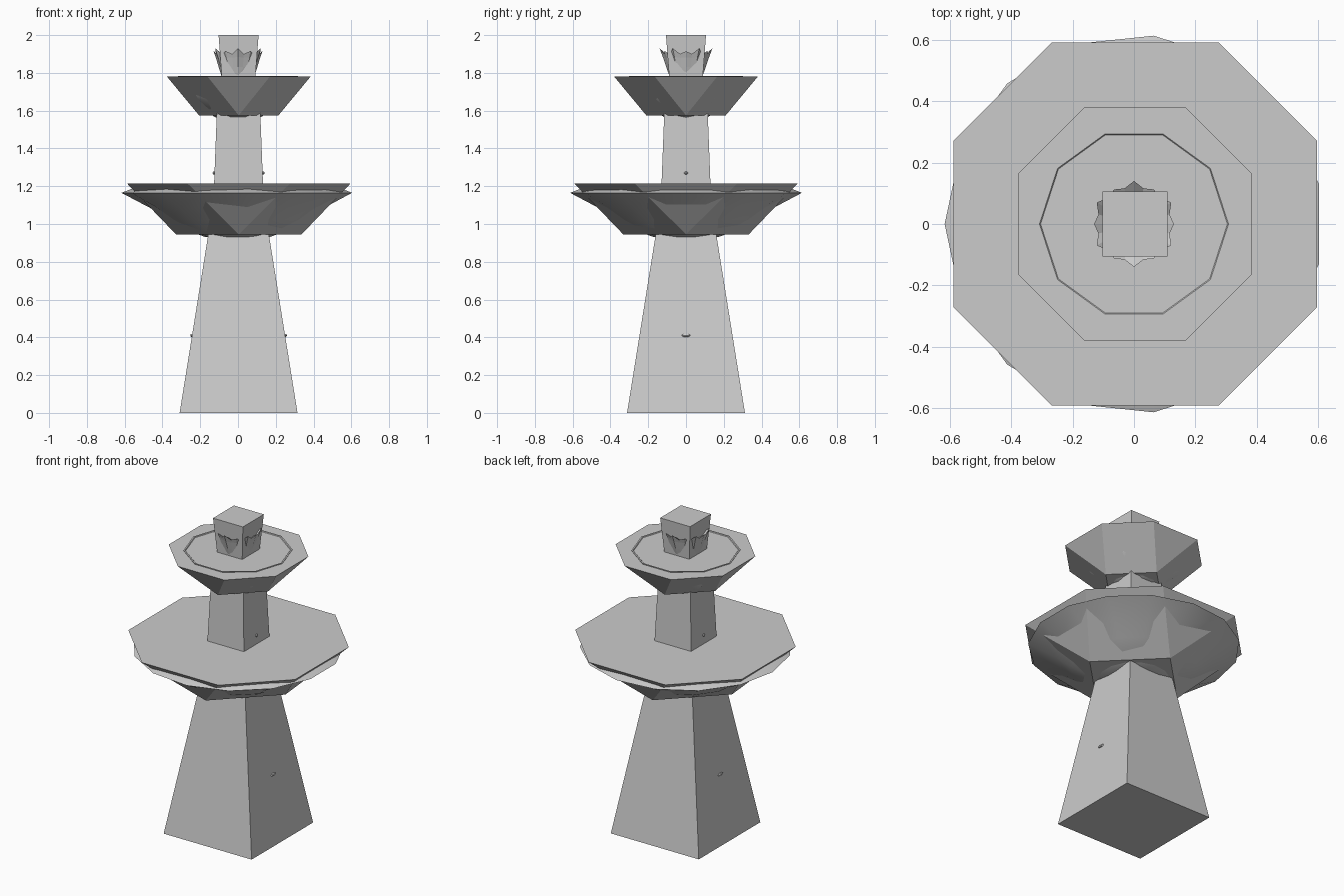
import bpy, bmesh
from math import cos, sin, pi, radians

cube = bpy.data.objects.get("Cube")
if cube:
    bpy.data.objects.remove(cube, do_unlink=True)

stone = bpy.data.materials.new("grey stone")
stone.use_nodes = True
stone.diffuse_color = (0.6, 0.6, 0.6, 1)
bsdf = next(n for n in stone.node_tree.nodes if n.type == 'BSDF_PRINCIPLED')
bsdf.inputs["Base Color"].default_value = stone.diffuse_color


def finish(name, bm, smooth=False):
    bmesh.ops.recalc_face_normals(bm, faces=bm.faces)
    mesh = bpy.data.meshes.new(name)
    bm.to_mesh(mesh)
    bm.free()
    mesh.materials.append(stone)
    obj = bpy.data.objects.new(name, mesh)
    bpy.context.collection.objects.link(obj)
    if smooth:
        bpy.ops.object.select_all(action='DESELECT')
        obj.select_set(True)
        bpy.context.view_layer.objects.active = obj
        bpy.ops.object.shade_smooth_by_angle(angle=radians(40))
    return obj


def loft(name, rings, smooth=False):
    """Skin rings of equal point count and cap both ends."""
    bm = bmesh.new()
    loops = [[bm.verts.new(p) for p in ring] for ring in rings]
    n = len(loops[0])
    for a, b in zip(loops, loops[1:]):
        for i in range(n):
            j = (i + 1) % n
            bm.faces.new((a[i], a[j], b[j], b[i]))
    bm.faces.new(loops[0][::-1])
    bm.faces.new(loops[-1])
    return finish(name, bm, smooth)


def square(half, z, shift=0.003):
    return [(x * half + shift, y * half, z)
            for x, y in ((-1, -1), (1, -1), (1, 1), (-1, 1))]


def circle(sides, r, z):
    return [(r * cos(pi + 2 * pi * i / sides), r * sin(pi + 2 * pi * i / sides), z)
            for i in range(sides)]


def basin(name, bottom, z0, flat, corner, z1, shift=0.004):
    """Octagonal top narrowing to a diamond underneath."""
    bm = bmesh.new()
    top, low = [], []
    for k in range(4):
        c, s = round(cos(k * pi / 2)), round(sin(k * pi / 2))
        low.append(bm.verts.new((c * bottom + shift, s * bottom, z0)))
        for t in (-corner, corner):
            top.append(bm.verts.new((c * flat - s * t + shift, s * flat + c * t, z1)))
    for k in range(4):
        m = (k + 1) % 4
        bm.faces.new((low[k], top[2 * k + 1], top[2 * k]))
        bm.faces.new((low[k], low[m], top[2 * m], top[2 * k + 1]))
    bm.faces.new(top)
    bm.faces.new(low[::-1])
    finish(name, bm)


# Tapered square columns and the flared top post
loft("lower_column", [square(0.312, 0), square(0.158, 0.96)])
loft("middle_column", [square(0.13, 1.2), square(0.115, 1.59)])
loft("top_post", [square(0.088, 1.77), square(0.106, 2.0)])

# Faceted basins
basin("lower_basin", 0.332, 0.945, 0.592, 0.272, 1.215)
basin("upper_basin", 0.21, 1.575, 0.38, 0.165, 1.78)

# Rounded bowls showing through the faceted basins
lower = [(0.17, 0.93), (0.26, 0.963), (0.37, 1.023), (0.465, 1.085),
         (0.617, 1.165), (0.54, 1.195)]
loft("lower_bowl", [circle(15, r, z) for r, z in lower], True)
upper = [(0.12, 1.565), (0.195, 1.613), (0.255, 1.66), (0.293, 1.705),
         (0.317, 1.784), (0.308, 1.784), (0.3, 1.775)]
loft("upper_bowl", [circle(10, r, z) for r, z in upper], True)


# Jagged crown around the top post
def crown_ring(r, z, spread, rise):
    pts = []
    for i in range(24):
        a = 2 * pi * i / 24 + pi / 2
        tip = 1 if i % 4 == 0 else (0.5 if i % 2 == 0 else 0)
        pts.append(((r + spread * tip) * cos(a), (r + spread * tip) * sin(a), z + rise * tip))
    return pts


loft("crown", [crown_ring(0.085, 1.775, 0, 0), crown_ring(0.1, 1.83, 0.004, 0),
               crown_ring(0.113, 1.88, 0.01, 0.005), crown_ring(0.12, 1.9, 0.02, 0.03),
               crown_ring(0.09, 1.885, 0, 0)])

# Small spouts on the column sides
for label, x, z, size in (("lower", 0.247, 0.41, 0.024), ("middle", 0.129, 1.27, 0.01)):
    for side, sgn in (("left", 1), ("right", -1)):
        bm = bmesh.new()
        bmesh.ops.create_uvsphere(bm, u_segments=8, v_segments=4, radius=1)
        for v in bm.verts:
            v.co = (v.co.x * 0.009 + sgn * x + 0.003, v.co.y * size, v.co.z * 0.009 + z)
        finish(f"{label}_spout_{side}", bm)
